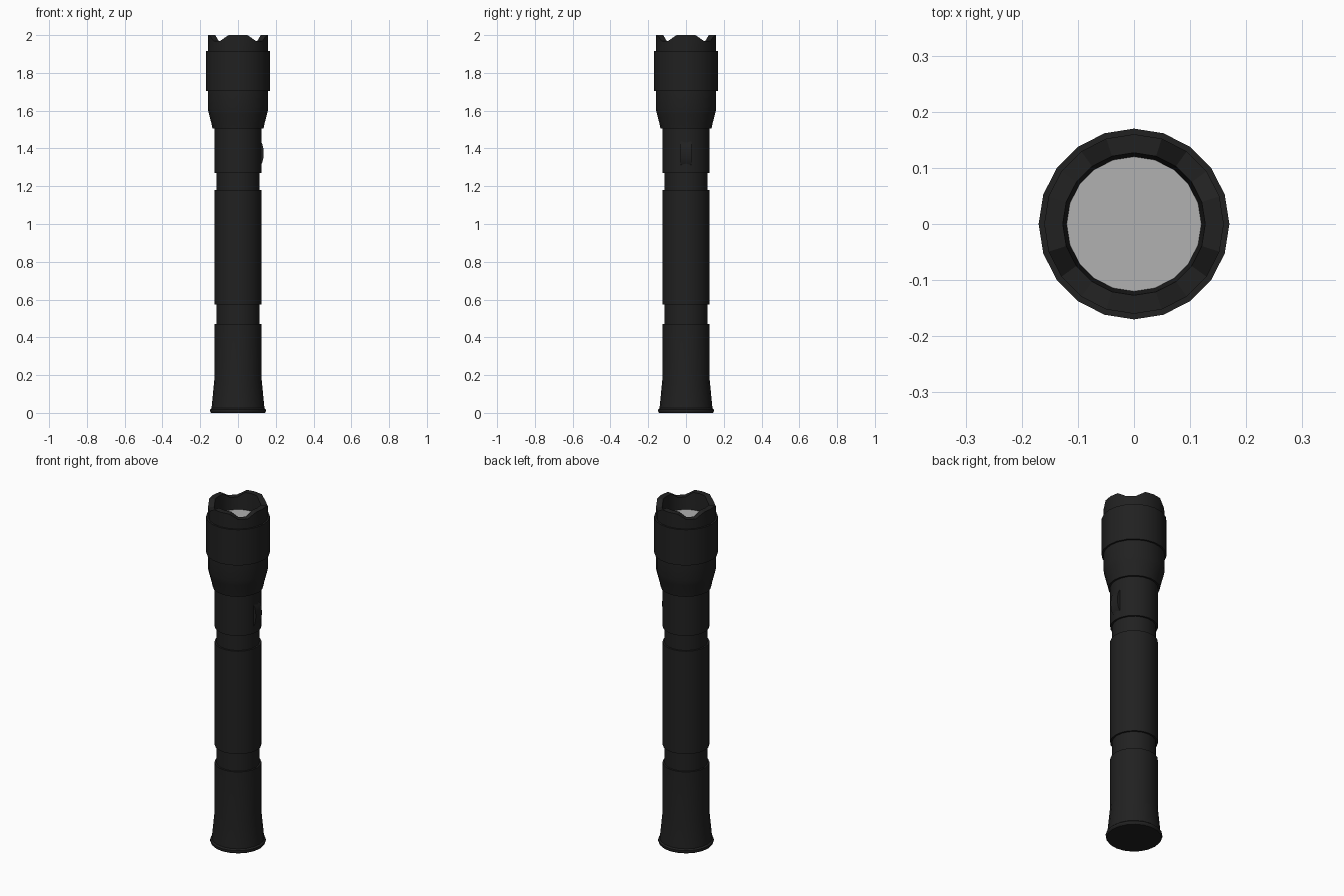
import bpy, bmesh, math

cube = bpy.data.objects.get("Cube")
if cube:
    bpy.data.objects.remove(cube, do_unlink=True)

SIDES = 20


def material(name, colour):
    mat = bpy.data.materials.new(name)
    mat.use_nodes = True
    mat.diffuse_color = (*colour, 1)
    mat.node_tree.nodes["Principled BSDF"].inputs["Base Color"].default_value = (*colour, 1)
    return mat


BLACK = material("matte black", (0.015, 0.015, 0.015))
GLASS = material("pale grey lens", (0.44, 0.44, 0.44))


def add_object(name, bm, mat):
    bmesh.ops.remove_doubles(bm, verts=bm.verts, dist=1e-5)
    mesh = bpy.data.meshes.new(name)
    bm.to_mesh(mesh)
    bm.free()
    mesh.materials.append(mat)
    obj = bpy.data.objects.new(name, mesh)
    bpy.context.collection.objects.link(obj)
    bpy.ops.object.select_all(action="DESELECT")
    obj.select_set(True)
    bpy.context.view_layer.objects.active = obj
    bpy.ops.object.shade_smooth_by_angle(angle=math.radians(30))
    return obj


def lathe(name, profile, mat=BLACK, notch=0.0):
    """Revolve (radius, z) points; notch lowers two of every five points on the top rows."""
    bm = bmesh.new()
    top = max(z for r, z in profile)
    rows = []
    for r, z in profile:
        row = []
        for i in range(SIDES):
            a = math.tau * i / SIDES
            drop = notch if z == top and i % 5 in (2, 3) else 0
            row.append(bm.verts.new((r * math.cos(a), r * math.sin(a), z - drop)))
        rows.append(row)
    for (low, high), (p, q) in zip(zip(rows, rows[1:]), zip(profile, profile[1:])):
        for i in range(SIDES):
            j = (i + 1) % SIDES
            if p[0] == 0:
                bm.faces.new((low[i], high[j], high[i]))
            elif q[0] == 0:
                bm.faces.new((low[i], low[j], high[i]))
            else:
                bm.faces.new((low[i], low[j], high[j], high[i]))
    return add_object(name, bm, mat)


# Handle, from the tail upwards
lathe("tail_cap", [(0, 0), (0.143, 0), (0.148, 0.008), (0.148, 0.018), (0.14, 0.025),
                   (0.125, 0.18), (0.125, 0.47), (0.115, 0.47)])
lathe("lower_groove", [(0.115, 0.47), (0.115, 0.575)])
lathe("grip", [(0.115, 0.575), (0.125, 0.575), (0.125, 1.18), (0.115, 1.18)])
lathe("upper_groove", [(0.115, 1.18), (0.115, 1.27)])
lathe("switch_collar", [(0.115, 1.27), (0.125, 1.27), (0.125, 1.505)])

# Head with its wide band and notched crown
lathe("head", [(0.125, 1.505), (0.135, 1.505), (0.14, 1.53), (0.153, 1.58),
               (0.16, 1.61), (0.16, 1.705)])
lathe("head_band", [(0.16, 1.705), (0.17, 1.705), (0.17, 1.915), (0.16, 1.915)])
lathe("crown", [(0.16, 1.915), (0.16, 2.0), (0.127, 2.0), (0.12, 1.9)], notch=0.03)
lathe("lens", [(0.12, 1.9), (0, 1.9)], GLASS)

# Rounded switch on the left side of the collar
bm = bmesh.new()
disc = bmesh.ops.create_circle(bm, cap_ends=True, segments=16, radius=1)
for v in disc["verts"]:
    x, z = v.co.x, v.co.y
    v.co = (0.113 + 0.023 * x, -0.028, 1.375 + 0.066 * z)
side = bmesh.ops.extrude_face_region(bm, geom=bm.faces[:])
for v in side["geom"]:
    if isinstance(v, bmesh.types.BMVert):
        v.co.y += 0.056
bmesh.ops.recalc_face_normals(bm, faces=bm.faces)
add_object("switch_button", bm, BLACK)
